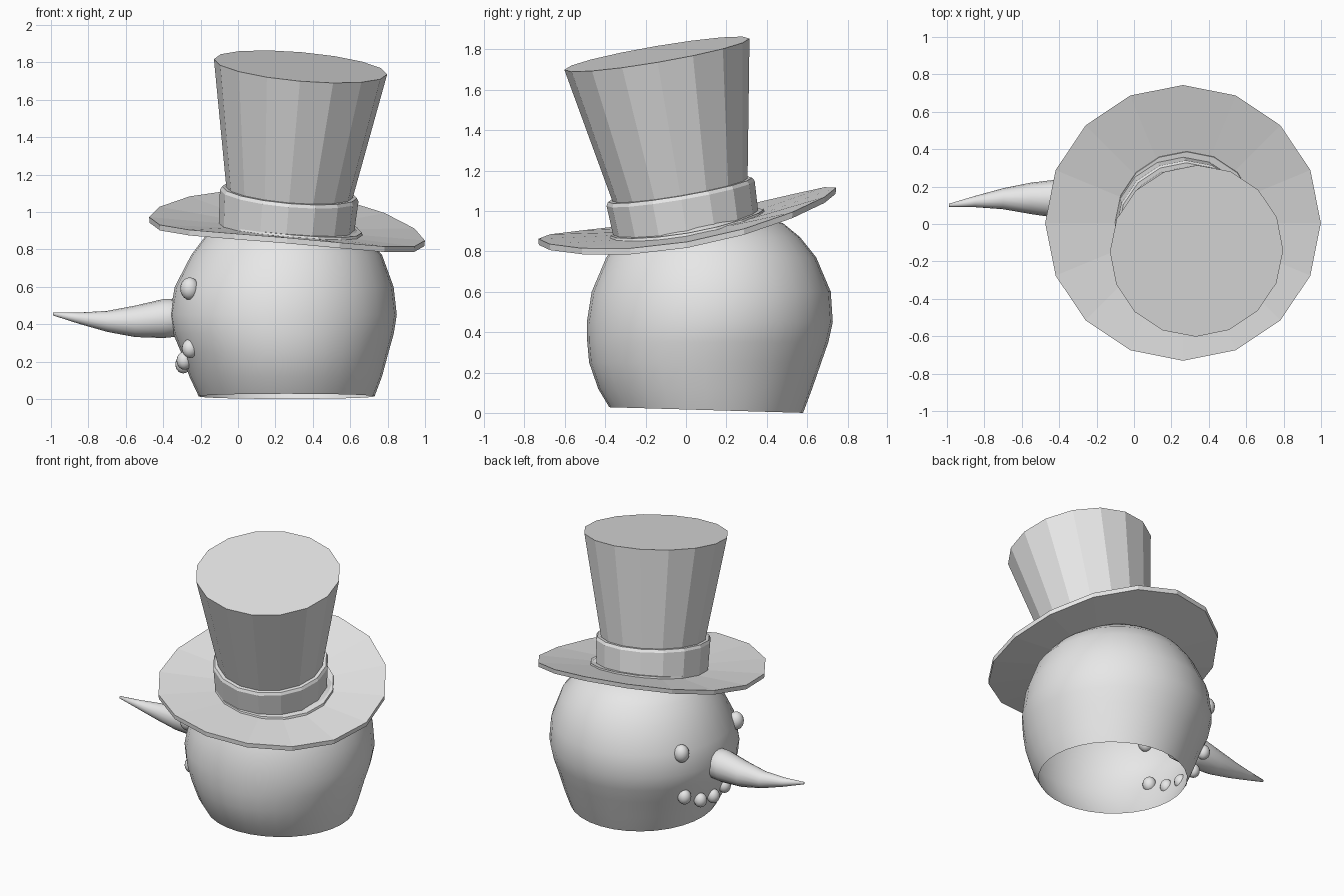
import bpy, bmesh, math
from mathutils import Vector

cube = bpy.data.objects.get("Cube")
if cube:
    bpy.data.objects.remove(cube)

grey = bpy.data.materials.new("light_grey")
grey.use_nodes = True
grey.diffuse_color = (0.8, 0.8, 0.8, 1)
grey.node_tree.nodes["Principled BSDF"].inputs["Base Color"].default_value = (0.8, 0.8, 0.8, 1)


def finish(name, bm, smooth):
    bmesh.ops.recalc_face_normals(bm, faces=bm.faces)
    for f in bm.faces:
        f.smooth = smooth
    mesh = bpy.data.meshes.new(name)
    bm.to_mesh(mesh)
    bm.free()
    mesh.materials.append(grey)
    obj = bpy.data.objects.new(name, mesh)
    bpy.context.collection.objects.link(obj)
    return obj


def ring(centre, rx, n, axis=(0, 0, 1), ry=None):
    """Points of an n-sided ring, turned so that it faces along axis."""
    turn = Vector((0, 0, 1)).rotation_difference(Vector(axis))
    steps = [2 * math.pi * i / n for i in range(n)]
    return [Vector(centre) + turn @ Vector((rx * math.cos(a), (ry or rx) * math.sin(a), 0))
            for a in steps]


def loft(name, rings, smooth=False, cap_start=False, cap_end=False, closed=False):
    """Skin a list of rings with quads."""
    bm = bmesh.new()
    loops = [[bm.verts.new(p) for p in r] for r in rings]
    pairs = list(zip(loops, loops[1:]))
    if closed:
        pairs.append((loops[-1], loops[0]))
    for a, b in pairs:
        for i in range(len(a)):
            j = (i + 1) % len(a)
            bm.faces.new((a[i], a[j], b[j], b[i]))
    if cap_start:
        bm.faces.new(loops[0])
    if cap_end:
        bm.faces.new(loops[-1])
    return finish(name, bm, smooth)


# Head: hollow ball, open at the bottom; rows are z, centre x, centre y, radius x, radius y
head_rows = [
    (0.02, 0.26, 0.10, 0.47, 0.48),
    (0.12, 0.255, 0.095, 0.515, 0.53),
    (0.25, 0.25, 0.095, 0.555, 0.575),
    (0.35, 0.243, 0.108, 0.59, 0.597),
    (0.45, 0.242, 0.118, 0.607, 0.609),
    (0.60, 0.247, 0.125, 0.585, 0.592),
    (0.77, 0.26, 0.125, 0.51, 0.52),
    (0.87, 0.255, 0.125, 0.43, 0.44),
    (0.94, 0.25, 0.13, 0.34, 0.35),
    (0.98, 0.25, 0.10, 0.2, 0.2),
]
head_rings = [ring((x, y, z), rx, 32, ry=ry) for z, x, y, rx, ry in head_rows]
for p in head_rings[0]:
    p.z = 0.017 - 0.029 * p.y          # the cut edge slopes down to the back
loft("head", head_rings, smooth=True, cap_end=True)

# Carrot nose: x, y, z, radius
nose_path = [(-0.25, 0.13, 0.44, 0.10), (-0.40, 0.135, 0.43, 0.104), (-0.55, 0.137, 0.415, 0.084),
             (-0.70, 0.135, 0.415, 0.056), (-0.85, 0.12, 0.432, 0.03), (-0.99, 0.10, 0.455, 0.008)]
loft("nose", [ring((x, y, z), r, 16, axis=(-1, 0, 0)) for x, y, z, r in nose_path],
     smooth=True, cap_start=True, cap_end=True)


# Eyes and mouth stones, set round the face by angle from the nose
def stone(name, angle, z, distance, radius, height):
    a = math.radians(angle)
    bm = bmesh.new()
    bmesh.ops.create_uvsphere(bm, u_segments=16, v_segments=10, radius=radius)
    for v in bm.verts:
        v.co.z *= height
        v.co += Vector((0.247 - distance * math.cos(a), 0.115 + distance * math.sin(a), z))
    finish(name, bm, True)


for side, sign in (("right", 1), ("left", -1)):
    stone("eye_" + side, sign * 31, 0.59, 0.59, 0.05, 1.2)
    stone("mouth_stone_outer_" + side, sign * 28, 0.27, 0.57, 0.044, 1.15)
    stone("mouth_stone_inner_" + side, sign * 14, 0.205, 0.55, 0.042, 1.15)
stone("mouth_stone_middle", 0, 0.185, 0.54, 0.042, 1.15)

# Hat brim: tilted disc, curled up at the front and back
SIDES = 16


def brim_ring(radius, lift, shift=0.0):
    points = ring((0.262 + shift, 0.006, 0), radius, SIDES)
    for p in points:
        p.z = 0.909 + lift + 0.17 * p.y - 0.085 * (p.x - 0.26) + 0.145 * p.y ** 2
    return points


loft("hat_brim", [brim_ring(0.33, 0), brim_ring(0.737, 0), brim_ring(0.735, -0.03),
                  brim_ring(0.33, -0.035)], closed=True)
loft("hat_brim_lip", [brim_ring(0.385, -0.01, 0.02), brim_ring(0.38, 0.014, 0.02),
                      brim_ring(0.34, 0.016, 0.01)])

# Hat band and crown, both along the leaning hat axis
AXIS = Vector((0.088, -0.17, 1)).normalized()
BASE = Vector((0.26, 0, 0.93))


def hat_ring(along, radius):
    return ring(BASE + AXIS * along, radius, SIDES, axis=AXIS)


loft("hat_band", [hat_ring(-0.03, 0.362), hat_ring(0.16, 0.372), hat_ring(0.178, 0.362),
                  hat_ring(0.178, 0.33)])
loft("hat_crown", [hat_ring(0.10, 0.325), hat_ring(0.17, 0.338), hat_ring(0.862, 0.465)],
     cap_end=True)
